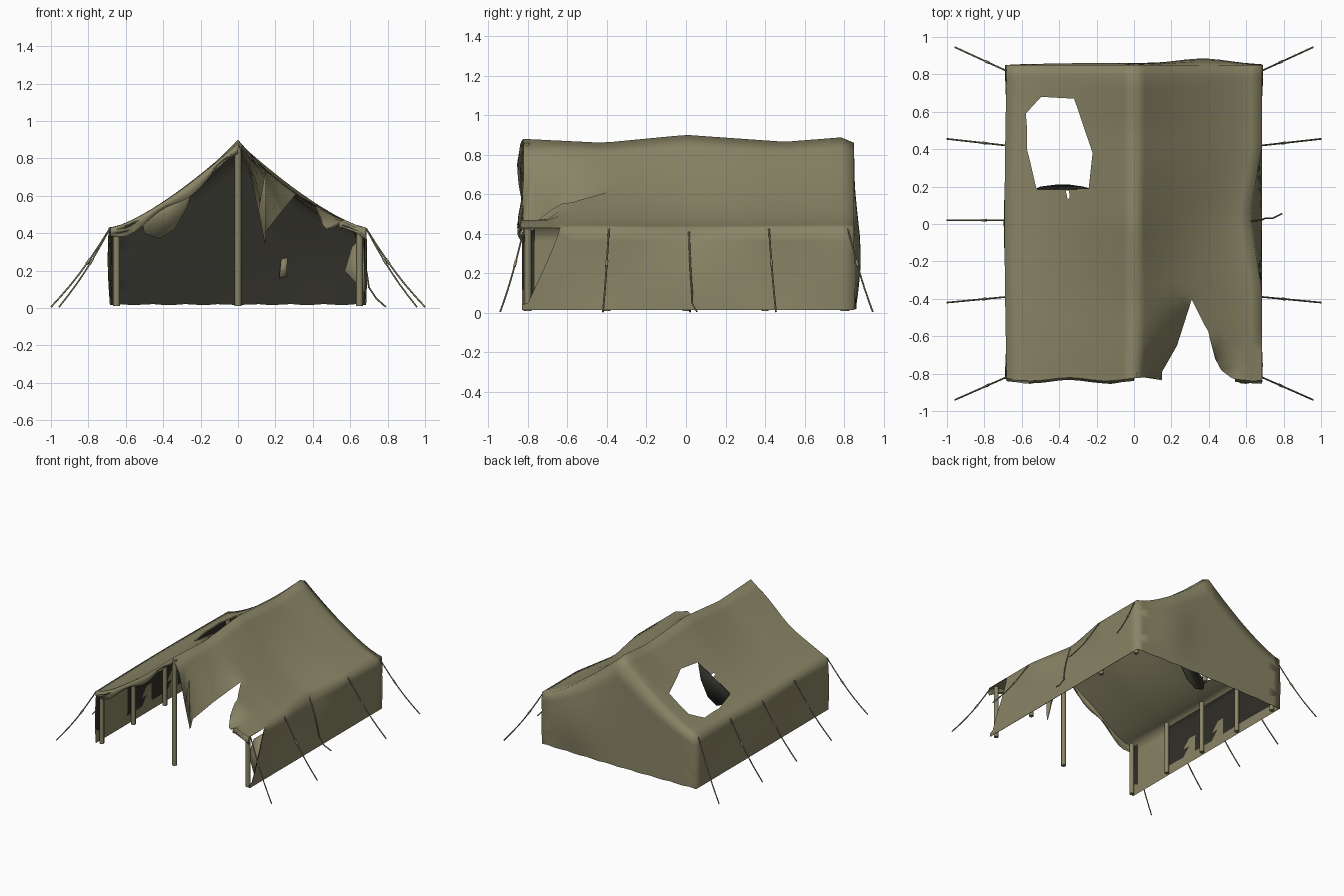
import bpy, bmesh, math
from mathutils import Vector
from mathutils.geometry import delaunay_2d_cdt

if "Cube" in bpy.data.objects:
    bpy.data.objects.remove(bpy.data.objects["Cube"])


def material(name, rgb):
    m = bpy.data.materials.new(name)
    m.use_nodes = True
    m.diffuse_color = (*rgb, 1)
    bsdf = m.node_tree.nodes["Principled BSDF"]
    bsdf.inputs["Base Color"].default_value = (*rgb, 1)
    bsdf.inputs["Roughness"].default_value = 0.9
    return m


CANVAS = material("olive canvas", (0.25, 0.232, 0.132))
INSIDE = material("dark canvas lining", (0.029, 0.028, 0.021))
HALF, FRONT, BACK, FLOOR, EAVE = 0.685, -0.83, 0.85, 0.015, 0.43


def lerp_table(table, v):
    for (a, p), (b, q) in zip(table, table[1:]):
        if v <= b:
            return p + (q - p) * max(0, (v - a) / (b - a))
    return table[-1][1]


def inside(poly, x, y):
    hit = False
    for (ax, ay), (bx, by) in zip(poly, poly[1:] + poly[:1]):
        if (ay > y) != (by > y) and x < ax + (y - ay) * (bx - ax) / (by - ay):
            hit = not hit
    return hit


def make_object(name, mesh, mats, thick=0, rim=True, angle=50):
    ob = bpy.data.objects.new(name, mesh)
    bpy.context.collection.objects.link(ob)
    for m in mats:
        mesh.materials.append(m)
    if thick:
        mod = ob.modifiers.new("thickness", 'SOLIDIFY')
        mod.thickness = thick
        mod.offset = -1
        mod.use_rim = rim
        mod.material_offset = 1 if len(mats) > 1 else 0
    bpy.ops.object.select_all(action='DESELECT')
    ob.select_set(True)
    bpy.context.view_layer.objects.active = ob
    bpy.ops.object.shade_smooth_by_angle(angle=math.radians(angle))


def panel(u, v, place, cuts=(), nu=12, nv=6):
    """Cloth panel mesh: a flat grid with torn openings, bent into shape by place()."""
    pts, edges = [], []
    for i in range(nu + 1):
        for j in range(nv + 1):
            pts.append(Vector((u[0] + (u[1] - u[0]) * i / nu, v[0] + (v[1] - v[0]) * j / nv)))
    rim = [(u[0], v[0]), (u[1], v[0]), (u[1], v[1]), (u[0], v[1])]
    for loop in [rim] + list(cuts):
        start = len(pts)
        for a, b in zip(loop, loop[1:] + loop[:1]):
            pts += [Vector(a).lerp(Vector(b), k / 4) for k in range(4)]
        n = len(pts) - start
        edges += [(start + k, start + (k + 1) % n) for k in range(n)]
    vs, _, fs, *_ = delaunay_2d_cdt(pts, edges, [], 0, 1e-5)
    keep = []
    for f in fs:
        c = sum((vs[k] for k in f), Vector((0, 0))) / len(f)
        if inside(rim, *c) and not any(inside(cut, *c) for cut in cuts):
            keep.append(list(f))
    mesh = bpy.data.meshes.new("panel")
    mesh.from_pydata([place(*p) for p in vs], [], keep)
    return mesh


def cloth(name, panels, mats, olive_inside=None):
    """Sew panels together where their borders meet."""
    bm = bmesh.new()
    for p in panels:
        bm.from_mesh(p)
        bpy.data.meshes.remove(p)
    bmesh.ops.delete(bm, geom=[p for p in bm.verts if not p.link_faces], context='VERTS')
    bmesh.ops.remove_doubles(bm, verts=bm.verts, dist=0.012)
    for f in bm.faces:
        if olive_inside and olive_inside(f.calc_center_median()):
            f.material_index = 2
    mesh = bpy.data.meshes.new(name)
    bm.to_mesh(mesh)
    bm.free()
    make_object(name, mesh, mats, 0.006, rim=False, angle=180)


# Roof shape: wavy ridge, concave slopes, dented left eave, sagging torn edge
RIDGE = [(-0.83, 0.88), (-0.42, 0.86), (0, 0.90), (0.5, 0.865), (0.82, 0.89), (0.85, 0.86)]
TEAR_X = [(-0.83, 0.14), (-0.79, 0.15), (-0.65, 0.23), (-0.40, 0.31)]
TEAR_DROP = [(-0.83, 0.39), (-0.65, 0.17), (-0.40, 0)]


def half_width(x, y):
    if x < 0:
        return HALF + 0.012 * math.cos(y * 1.8) - 0.005
    return HALF - 0.07 * max(0, 1 - abs(y - 0.03) / 0.38)


def roof_z(x, y):
    t = min(1, abs(x) / HALF)
    z = EAVE + (lerp_table(RIDGE, y) - EAVE) * (1 - t) ** 1.35
    z -= 0.022 * math.sin(math.pi * t) * math.cos(y * 1.9) ** 2
    if x > 0:
        edge = lerp_table(TEAR_X, y)
        if x < edge + 0.01:
            z -= lerp_table(TEAR_DROP, y) * (x / edge) ** 2
        z -= 0.13 * max(0, (-0.62 - y) / 0.2) * max(0, 1 - abs(x - 0.46) / 0.1)
    return z


def roof_point(x, y):
    wave = 0.009 * math.cos((x + 0.35) * 15.7) if y < FRONT + 0.01 else 0
    return (x * half_width(x, y) / HALF, y + wave, roof_z(x, y))


# Back gable wall, bulging slightly
def back_point(u, v):
    x = -u * half_width(-u, BACK) / HALF
    bulge = 0.03 * math.exp(-((x - 0.37) / 0.2) ** 2) * math.sin(math.pi * v)
    y = BACK + 0.012 * (1 - v) * math.cos(x * 2) + bulge
    bottom = FLOOR + 0.006 * math.sin(x * 17) ** 2
    return (x, y, bottom + (roof_z(-u, BACK) - bottom) * v)


# Side walls
def left_wall_point(y, v):
    belly = 0.008 * math.sin(v * math.pi) * math.cos(y * 7)
    return (HALF + (half_width(1, y) - HALF) * v ** 1.5 + belly, y, FLOOR + (EAVE - FLOOR) * v)


def right_wall_point(u, v):
    belly = 0.008 * math.sin(v * math.pi) * math.cos(u * 7)
    return (-HALF - (half_width(-1, -u) - HALF) * v - belly, -u, FLOOR + (EAVE - FLOOR) * v)


# Olive lining: under the roof, and in patches on the right wall
def olive_inside(c):
    if c.y > 0.84:
        return False
    if c.z > EAVE + 0.002 or abs(c.x) < 0.6:
        return True
    low = c.z < 0.1 or (c.z < 0.24 and 0.1 < abs(c.y) < 0.22)
    return c.x < 0 and (low or -0.76 < c.y < -0.45)


front_tear = [(0.31, -0.40), (0.23, -0.65), (0.15, -0.79), (0.15, -0.9),
              (0.53, -0.9), (0.53, -0.83), (0.45, -0.77), (0.40, -0.58)]
roof_hole = [(-0.58, 0.59), (-0.50, 0.68), (-0.32, 0.67), (-0.22, 0.38),
             (-0.24, 0.19), (-0.52, 0.19), (-0.555, 0.34)]
small_rip = [(-0.365, 0.18), (-0.34, 0.18), (-0.35, 0.11)]
corner_tear = [(-0.63, 1.1), (-0.65, 0.9), (-0.70, 0.6), (-0.80, 0.08), (-0.9, 0.02), (-0.9, 1.1)]
cloth("tent_canvas", [
    panel((-HALF, HALF), (FRONT, BACK), roof_point, [front_tear, roof_hole, small_rip], 24, 26),
    panel((-HALF, HALF), (0, 1), back_point, nu=24),
    panel((FRONT, BACK), (0, 1), left_wall_point, [corner_tear], nu=26),
    panel((-BACK, -FRONT), (0, 1), right_wall_point, nu=26),
], [CANVAS, INSIDE, CANVAS, CANVAS], olive_inside)


# Hanging cloth along the front edge of the roof
def valance_point(x, v):
    hang = 0.055 + 0.018 * math.sin(x * 19)
    sx, sy, sz = roof_point(x, FRONT)
    return (sx, sy - 0.015 * math.sin(v * math.pi), sz - hang * (1 - v))


cloth("front_valance_right", [panel((-HALF, 0), (0, 1), valance_point, nu=16, nv=3)], [CANVAS])
cloth("front_valance_left", [panel((0.54, HALF), (0, 1), valance_point, nu=5, nv=3)], [CANVAS])


# Torn scraps
def scrap(name, points, mats):
    mesh = bpy.data.meshes.new(name)
    mesh.from_pydata(points, [], [range(len(points))])
    make_object(name, mesh, mats, 0.005)


scrap("hole_scrap", [(-0.52, 0.19, 0.49), (-0.24, 0.19, 0.66), (-0.27, 0.2, 0.54),
                     (-0.34, 0.21, 0.42), (-0.42, 0.21, 0.37), (-0.5, 0.2, 0.4)], [INSIDE, CANVAS])
scrap("corner_scrap", [(0.67, -0.64, 0.38), (0.61, -0.67, 0.33), (0.57, -0.68, 0.2),
                       (0.68, -0.76, 0.08)], [CANVAS])
scrap("wall_patch", [(0.22, 0.835, 0.16), (0.26, 0.835, 0.17), (0.265, 0.835, 0.27),
                     (0.23, 0.835, 0.26)], [CANVAS])


# Poles and ropes are round tubes along a path
def tube(name, path, radius):
    cu = bpy.data.curves.new(name, 'CURVE')
    cu.dimensions = '3D'
    cu.bevel_depth = radius
    cu.bevel_resolution = 2
    cu.use_fill_caps = True
    sp = cu.splines.new('POLY')
    sp.points.add(len(path) - 1)
    for p, co in zip(sp.points, path):
        p.co = (*co, 1)
    tmp = bpy.data.objects.new(name + "_path", cu)
    bpy.context.collection.objects.link(tmp)
    mesh = bpy.data.meshes.new_from_object(tmp.evaluated_get(bpy.context.evaluated_depsgraph_get()))
    bpy.data.objects.remove(tmp)
    mesh.materials.clear()
    make_object(name, mesh, [CANVAS])


def pole(name, x, y, top):
    tube(name, [(x, y, FLOOR - 0.005), (x, y, top)], 0.018)


pole("front_centre_pole", 0, -0.805, 0.86)
pole("back_centre_pole", 0, 0.81, 0.86)
for side, label in ((-1, "right"), (1, "left")):
    for y in (-0.8, -0.4, 0, 0.4, 0.8):
        if side < 0 or y != 0:
            pole(f"{label}_pole", side * 0.65, y, EAVE)

# Guy ropes with small tensioners
for side, label in ((-1, "right"), (1, "left")):
    for y0, x1, y1 in ((-0.82, 0.957, -0.94), (-0.39, 1, -0.42), (0.02, 1, 0.02),
                       (0.42, 1, 0.455), (0.82, 0.957, 0.945)):
        if side > 0 and y0 == 0.02:
            continue
        a, b = Vector((side * 0.685, y0, 0.425)), Vector((side * x1, y1, 0.005))
        path = [a.lerp(b, k / 6) - Vector((0, 0, 0.025 * math.sin(math.pi * k / 6))) for k in range(7)]
        tube(f"{label}_guy_rope", path, 0.0045)
        tube(f"{label}_tensioner", [path[2], path[2].lerp(path[3], 0.4)], 0.007)
tube("left_loose_rope", [(0.625, 0.015, 0.41), (0.67, 0.02, 0.27), (0.69, 0.025, 0.18),
                         (0.70, 0.03, 0.11), (0.74, 0.03, 0.05), (0.79, 0.055, 0.006)], 0.0045)
